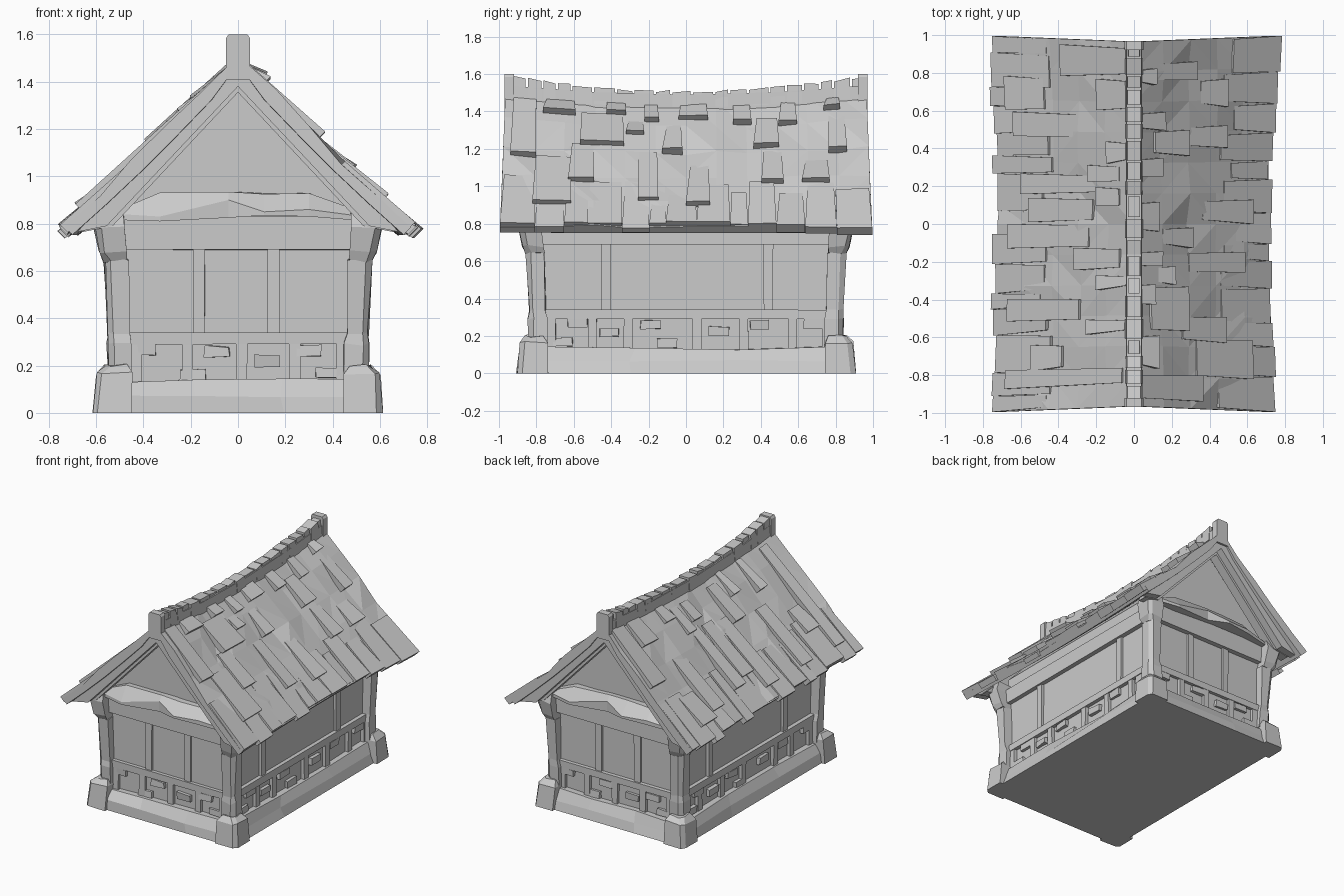
import bpy, bmesh, random
from mathutils import Vector

if "Cube" in bpy.data.objects:
    bpy.data.objects.remove(bpy.data.objects["Cube"])

rnd = random.Random(7)
SIGNS = [(a, b) for a in (1, -1) for b in (1, -1)]


def j(a):
    return rnd.uniform(-a, a)


def finish(name, bm):
    bmesh.ops.recalc_face_normals(bm, faces=bm.faces)
    me = bpy.data.meshes.new(name)
    bm.to_mesh(me)
    bm.free()
    ob = bpy.data.objects.new(name, me)
    bpy.context.collection.objects.link(ob)
    return ob


def loft(bm, rings):
    """Skin closed rings of points and cap both ends."""
    vs = [[bm.verts.new(p) for p in r] for r in rings]
    n = len(vs[0])
    for a, b in zip(vs, vs[1:]):
        for i in range(n):
            bm.faces.new((a[i], a[(i + 1) % n], b[(i + 1) % n], b[i]))
    bm.faces.new(vs[0])
    bm.faces.new(vs[-1])


def rect(x0, x1, y0, y1, z):
    return [(x0, y0, z), (x1, y0, z), (x1, y1, z), (x0, y1, z)]


def box(bm, x0, x1, y0, y1, z0, z1, a=0.0):
    loft(bm, [[(x + j(a), y + j(a), z + j(a)) for x, y, z in rect(x0, x1, y0, y1, h)] for h in (z0, z1)])


# wall core with gables
bm = bmesh.new()
prof = [(-.49, .1), (.49, .1), (.49, .90), (0, 1.42), (-.49, .90)]
loft(bm, [[(x, y, z) for x, z in prof] for y in (-.79, .79)])
finish("wall_core", bm)

# stone plinth, slightly uneven
bm = bmesh.new()
loft(bm, [rect(-.585, .585, -.885, .885, 0), rect(-.57, .57, -.87, .87, .07),
          rect(-.535, .535, -.835, .835, .135)])
bmesh.ops.subdivide_edges(bm, edges=[e for e in bm.edges if e.calc_length() > .5], cuts=2, use_grid_fill=True)
for v in bm.verts:
    if v.co.z > .01:
        v.co += Vector((j(.015), j(.015), j(.01)))
finish("plinth", bm)

# corner stones and flared corner posts
def corner(name, secs):
    bm = bmesh.new()
    for sx, sy in SIGNS:
        rings = []
        for i, o, z in secs:
            c = .025
            ring = [(i, i), (o, i), (o, o - c), (o - c, o), (i, o)]
            rings.append([(sx * (x + j(.005)), sy * (y + .29 + j(.005)), max(0, z + (j(.008) if z else 0)))
                          for x, y in ring])
        loft(bm, rings)
    finish(name, bm)


corner("corner_stones", [(.45, .615, 0), (.45, .60, .165), (.47, .565, .2)])
corner("corner_posts", [(.45, .55, .15), (.45, .553, .29), (.46, .55, .34), (.465, .565, .65)])
corner("post_brackets", [(.47, .565, .64), (.475, .585, .68), (.48, .605, .78), (.48, .59, .84)])

# timber framing: front and back, then the two sides
bm = bmesh.new()
for s in (1, -1):
    def fb(x0, x1, z0, z1, d):
        ys = sorted((s * .77, s * d))
        box(bm, x0, x1, *ys, z0, z1, .002)

    def side(y0, y1, z0, z1, d):
        xs = sorted((s * .47, s * d))
        box(bm, *xs, y0, y1, z0, z1, .002)
    fb(-.48, .48, .69, .83, .825)
    fb(-.47, .47, .29, .34, .815)
    for x in (-.165, .15):
        fb(x - .025, x + .025, .33, .70, .805)
    for x in (-.43, -.215, .015, .24, .44):
        fb(x - .023, x + .023, .12, .30, .812)
    side(-.78, .78, .69, .80, .525)
    side(-.78, .78, .29, .34, .52)
    for y in (-.43, .44):
        side(y - .025, y + .025, .33, .70, .51)
    for y in (-.72, -.50, -.31, .06, .31, .57, .75):
        side(y - .023, y + .023, .12, .30, .515)
finish("timber_frame", bm)

# loose bricks in the lower wall band
bm = bmesh.new()
for s in (1, -1):
    for x, z in [(-.3, .265), (-.125, .22), (.09, .258), (.4, .267), (-.38, .168), (.19, .16)]:
        ys = sorted((s * .77, s * .812))
        box(bm, s * x - .053, s * x + .053, *ys, z - .023, z + .023, .005)
    for y, z in [(-.58, .27), (-.41, .22), (-.19, .26), (.175, .227), (.395, .26), (.68, .267), (-.66, .165), (-.1, .16)]:
        xs = sorted((s * .47, s * .515))
        box(bm, *xs, s * y - .053, s * y + .053, z - .023, z + .023, .005)
finish("wall_bricks", bm)

# rough gable tie beams with a sloping top
bm = bmesh.new()
for s in (1, -1):
    rings = []
    for x, zb, zt, out in [(-.49, .815, .84, .86), (-.33, .81, .83, .89), (-.04, .825, .90, .86),
                           (.11, .835, .85, .91), (.3, .83, .86, .89), (.49, .815, .835, .86)]:
        k = max(0, abs(x) - .43) * 1.2
        rings.append([(s * x, s * y, z) for y, z in
                      [(-.76, zb), (-out, zb), (-out, zt), (-.83, .93 - k + j(.01)), (-.76, .93 - k)]])
    loft(bm, rings)
finish("gable_beams", bm)


# sagging roof surface: s = side, t = ridge (0) to eave (1), h = height above it
def ridge(y):
    return 1.455 + .055 * y * y


def roof(s, t, y, h=0.0):
    x = t * (.71 + .025 * y * y)
    z = ridge(y) + (.75 - ridge(y)) * (t - .10 * t * (t - .5) * (t > .5))
    return Vector((s * (x + .7 * h), y * (.965 + .03 * t), z + .7 * h))


# roof slabs, faceted
NY, NT = 12, 5
for s, nm in ((1, "roof_right"), (-1, "roof_left")):
    bm = bmesh.new()
    rings = []
    for k in range(NY + 1):
        y = -1 + 2 * k / NY
        top = [roof(s, i / NT, y, .006 + j(.016) if 0 < i else 0) for i in range(NT + 1)]
        bot = [roof(s, i / NT, y, -.05) for i in range(NT, -1, -1)]
        bot[-1].x = 0
        rings.append(top + bot)
    loft(bm, rings)
    bmesh.ops.triangulate(bm, faces=[f for f in bm.faces if len(f.verts) == 4])
    finish(nm, bm)

# shingles: thin at the top, raised at the lower edge (y0, y1, t0, t1)
right = [(-.79, -.61, .03, .14), (-.44, -.33, .02, .12), (-.23, -.15, .04, .17), (-.04, .12, .03, .15),
         (.26, .36, .05, .18), (.51, .61, .03, .20), (.76, .85, .03, .12), (-.96, -.82, .05, .46),
         (-.83, -.62, .45, .83), (-.64, -.5, .35, .64), (-.58, -.34, .12, .36), (-.33, -.23, .17, .27),
         (-.26, -.15, .4, .79), (-.13, -.02, .2, .40), (0, .13, .5, .84), (.37, .51, .15, .37),
         (.41, .53, .4, .65), (.63, .78, .48, .65), (.78, .88, .15, .42)]
left = [(.62, .79, .05, .24), (.33, .45, .05, .17), (.23, .32, .1, .31), (.16, .27, .28, .8),
        (.1, .2, .1, .25), (.01, .14, .3, .75), (-.13, 0, .33, .9), (-.25, -.13, .1, .4),
        (-.36, -.28, .05, .24), (-.52, -.4, .4, .9), (-.6, -.52, .06, .31), (-.79, -.65, .52, .72),
        (-.88, -.78, .08, .9), (.61, .79, .65, .9), (.47, .6, .4, .85), (.8, .97, .05, .5)]


def shingle(bm, s, y0, y1, t0, t1, lift):
    a, b = j(.012), j(.012)
    rings = []
    for t, h, g in ((t0, .012, .008), (t1, lift, 0)):
        w = (.012 + a) * (t == t0)
        rings.append([roof(s, t, y0 + w, -.03), roof(s, t, y1 - g, -.03),
                      roof(s, t, y1 - g, h + b * .4), roof(s, t, y0 + w, h)])
    loft(bm, rings)


for s, rows, nm in ((1, right, "shingles_right"), (-1, left, "shingles_left")):
    bm = bmesh.new()
    for y0, y1, t0, t1 in rows:
        shingle(bm, s, y0, y1, t0, t1, .046 + j(.008))
    # uneven eave course
    y = -1.0
    while y < .99:
        w = rnd.uniform(.08, .2)
        e = 1 if y + w > .92 else y + w
        shingle(bm, s, y, e, rnd.uniform(.6, .75), 1.015 + j(.03), .018 + j(.016))
        y = e
    finish(nm, bm)

# gable rafters under the roof ends
bm = bmesh.new()
for e in (1, -1):
    for s in (1, -1):
        for y0, y1, lo in ((.90, .955, 0), (.83, .90, -.025)):
            prof = [(0, 1.38 + lo), (.555 + lo, .79), (.68 + lo, .765), (0, 1.46 + lo)]
            loft(bm, [[(s * x, e * y, z) for x, z in prof] for y in (y0, y1)])
finish("rafters", bm)

# ridge beam with worn cap blocks and end blocks
bm = bmesh.new()
loft(bm, [[(x, y, ridge(y) + h) for x, h in ((-.045, -.08), (.045, -.08), (.04, .035), (-.04, .035))]
          for y in (-.95, -.5, 0, .5, .95)])
y = -.935
while y < .93:
    e = min(y + rnd.uniform(.07, .14), .935)
    w, a, b = .042 + j(.006), j(.008), j(.008)
    loft(bm, [[(-w, q, ridge(q) - .03), (w, q, ridge(q) - .03),
               (w - .008, q, ridge(q) + h), (-w + .008, q, ridge(q) + h)]
              for q, h in ((y + .006, .053 + a + .035 * y * y), (e - .006, .053 + b + .035 * e * e))])
    y = e
for s in (1, -1):
    ys = sorted((s * .92, s * .97))
    loft(bm, [rect(-.05, .05, *ys, 1.41), rect(-.05, .05, *ys, 1.585), rect(-.04, .04, *ys, 1.6)])
finish("ridge_beam", bm)
